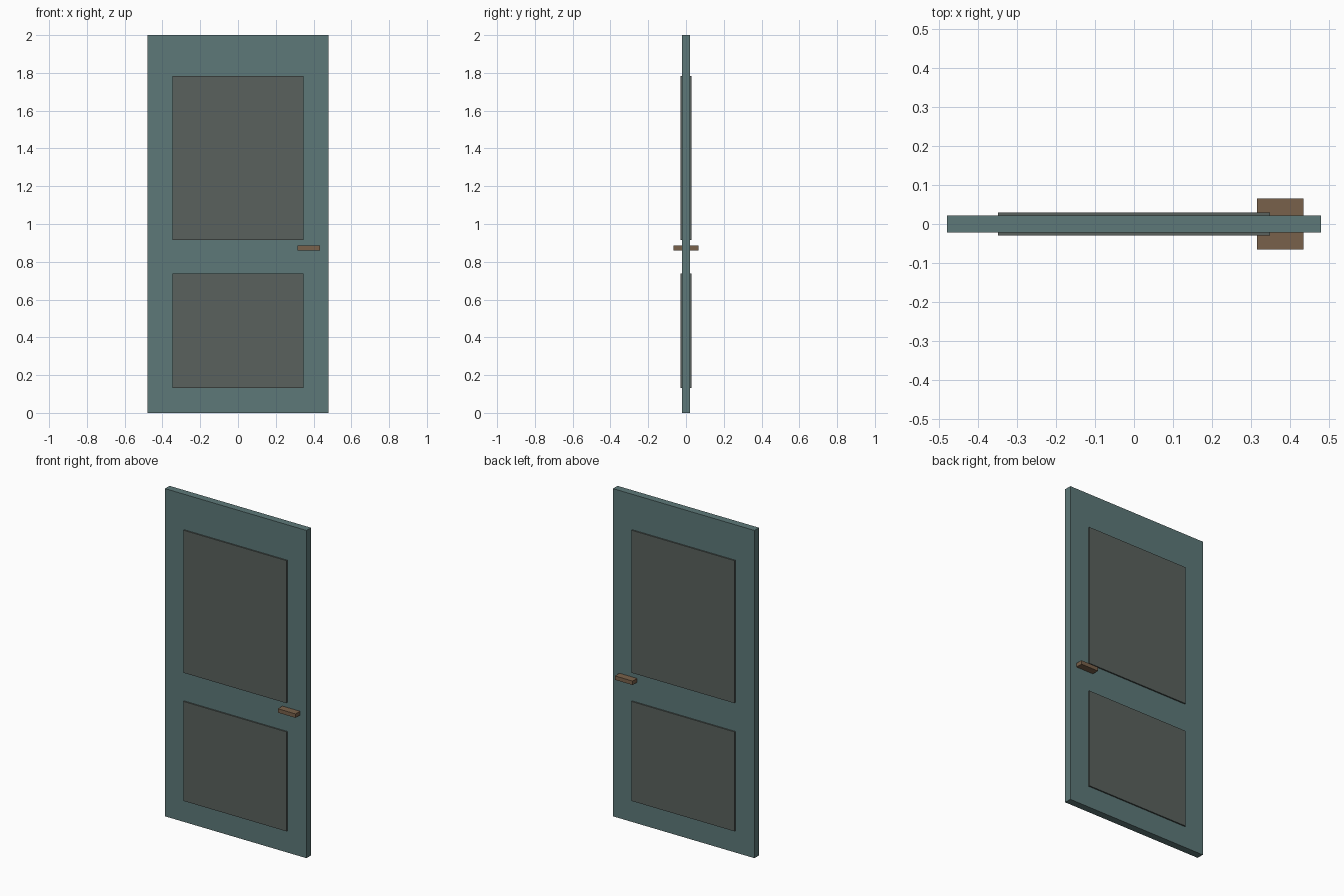
import bpy

if "Cube" in bpy.data.objects:
    bpy.data.objects.remove(bpy.data.objects["Cube"])


def material(name, rgb):
    m = bpy.data.materials.new(name)
    m.diffuse_color = (*rgb, 1.0)
    m.use_nodes = True
    m.node_tree.nodes["Principled BSDF"].inputs["Base Color"].default_value = m.diffuse_color
    return m


def box(name, x, y, z, mat):
    """Axis-aligned box from (min, max) ranges."""
    bpy.ops.mesh.primitive_cube_add(size=1, location=[sum(r) / 2 for r in (x, y, z)])
    ob = bpy.context.object
    ob.name = name
    ob.scale = [r[1] - r[0] for r in (x, y, z)]
    bpy.ops.object.transform_apply(location=True, rotation=False, scale=True)
    ob.data.materials.append(mat)
    return ob


def both_faces(ob):
    """Repeat a front part on the back of the door."""
    ob.modifiers.new("mirror_back", 'MIRROR').use_axis = (False, True, False)


teal = material("door_paint", (0.11, 0.19, 0.19))
grey = material("panel_paint", (0.10, 0.12, 0.11))
bronze = material("handle_metal", (0.19, 0.12, 0.07))

W, T = 0.478, 0.022  # half width, half thickness

# Door leaf
box("door_leaf", (-W, W), (-T, T), (0, 2), teal)

# Raised panels
for name, z in (("upper_panel", (0.914, 1.784)), ("lower_panel", (0.132, 0.739))):
    both_faces(box(name, (-0.348, 0.348), (-0.03, -T + 0.002), z, grey))

# Handles
both_faces(box("handle", (0.315, 0.434), (-0.065, -T + 0.002), (0.861, 0.885), bronze))
